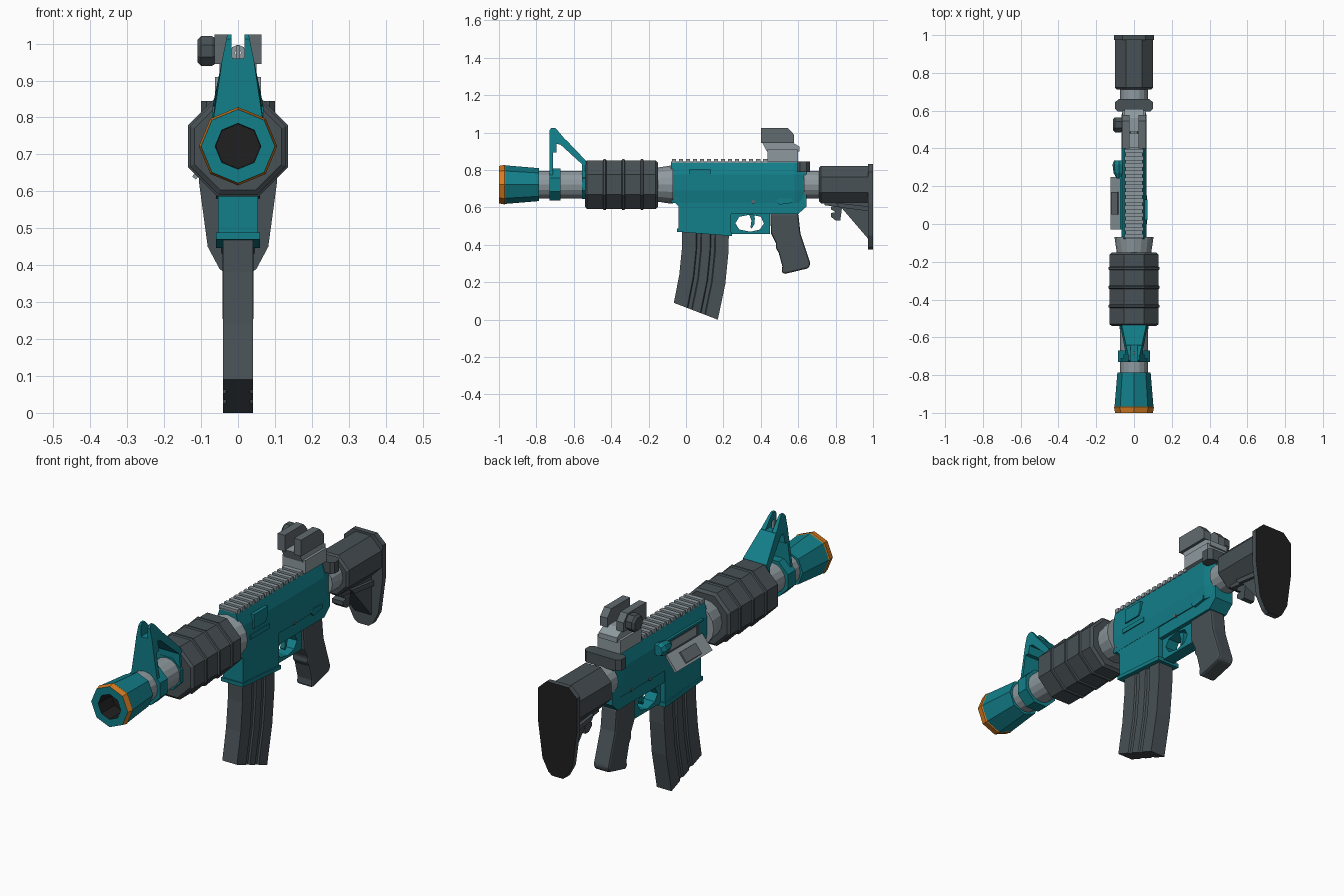
import bpy, bmesh, math

if "Cube" in bpy.data.objects:
    bpy.data.objects.remove(bpy.data.objects["Cube"])


def material(name, r, g, b):
    m = bpy.data.materials.new(name)
    m.diffuse_color = (r, g, b, 1)
    m.use_nodes = True
    m.node_tree.nodes["Principled BSDF"].inputs["Base Color"].default_value = m.diffuse_color
    return m


TEAL = material("teal", 0.006, 0.21, 0.25)
DARK = material("dark grey", 0.065, 0.082, 0.092)
MID = material("mid grey", 0.12, 0.145, 0.16)
LIGHT = material("light grey", 0.27, 0.32, 0.345)
ORANGE = material("orange", 0.68, 0.2, 0.015)
BLACK = material("black", 0.014, 0.014, 0.015)
ZC = 0.722  # height of the barrel axis


def loft(name, loops, mats, seg_mats=None, cap_mats=(0, 0), closed=False, bevel=0):
    """Skin a list of equal-length point loops; caps on both ends unless closed."""
    bm = bmesh.new()
    rows = [[bm.verts.new(p) for p in loop] for loop in loops]
    n = len(rows[0])
    spans = len(rows) if closed else len(rows) - 1
    for i in range(spans):
        a, b = rows[i], rows[(i + 1) % len(rows)]
        for j in range(n):
            k = (j + 1) % n
            f = bm.faces.new((a[j], a[k], b[k], b[j]))
            f.material_index = seg_mats[i] if seg_mats else 0
    if not closed:
        for row, m in ((rows[0], cap_mats[0]), (rows[-1], cap_mats[1])):
            bm.faces.new(row).material_index = m
    bmesh.ops.recalc_face_normals(bm, faces=bm.faces)
    me = bpy.data.meshes.new(name)
    bm.to_mesh(me)
    bm.free()
    for m in mats if isinstance(mats, (list, tuple)) else [mats]:
        me.materials.append(m)
    ob = bpy.data.objects.new(name, me)
    bpy.context.collection.objects.link(ob)
    if bevel:
        mod = ob.modifiers.new("bevel", 'BEVEL')
        mod.width, mod.segments, mod.limit_method = bevel, 2, 'ANGLE'
    return ob


def prism(name, pts, x0, x1, mat, **kw):
    """Side profile (y, z) extruded across x."""
    return loft(name, [[(x, y, z) for y, z in pts] for x in (x0, x1)], mat, **kw)


def box(name, x0, x1, y0, y1, z0, z1, mat, **kw):
    return prism(name, [(y0, z0), (y1, z0), (y1, z1), (y0, z1)], x0, x1, mat, **kw)


def lathe(name, prof, n, mat, flat=False, centre=(0, ZC), axis='y', **kw):
    """Turned shape: prof is (position along axis, radius)."""
    off, k = (math.pi / n, 1 / math.cos(math.pi / n)) if flat else (0, 1)
    loops = []
    for t, r in prof:
        ring = []
        for i in range(n):
            a = off + 2 * math.pi * i / n
            u, v = centre[0] + r * k * math.cos(a), centre[1] + r * k * math.sin(a)
            ring.append((u, t, v) if axis == 'y' else (t, u, v))
        loops.append(ring)
    return loft(name, loops, mat, **kw)


# Muzzle, barrel and rear tube
lathe("muzzle", [(-.785, .06), (-.785, .088), (-.965, .103), (-.97, .106), (-1, .1), (-1, .062), (-.9, .06)],
      8, [TEAL, ORANGE, BLACK], seg_mats=[0, 0, 1, 1, 0, 2], cap_mats=(0, 2))
lathe("barrel", [(-.8, .073), (-.5, .073)], 16, LIGHT)
lathe("barrel_collar", [(-.16, .09), (-.08, .102), (-.07, .102)], 16, LIGHT)
lathe("buffer_tube", [(.63, .073), (.73, .073)], 16, LIGHT)

# Handguard with raised ribs
prof = [(-.54, .118), (-.53, .13)]
for y in (-.435, -.335, -.235):
    prof += [(y - .009, .13), (y - .005, .136), (y + .005, .136), (y + .009, .13)]
lathe("handguard", prof + [(-.162, .13), (-.15, .118)], 8, DARK, flat=True)

# Front sight: tapered frame, two ears, post and clamps
def half_width(z):
    return .075 - (z - .8) / .22 * .045


frame = [(-.73, .74), (-.73, .96), (-.64, .96), (-.535, .85), (-.535, .72), (-.555, .72),
         (-.555, .83), (-.67, .935), (-.692, .94), (-.692, .895), (-.712, .895), (-.712, .74)]
loft("front_sight_frame", [[(s * min(half_width(z), .075), y, z) for y, z in frame] for s in (-1, 1)], TEAL)
ear = [(-.73, .95), (-.73, 1.012), (-.72, 1.025), (-.7, 1.025), (-.685, 1.01), (-.635, .95)]
for s, side in ((-1, "left"), (1, "right")):
    loft("front_sight_ear_" + side, [[(s * .018, y, z) for y, z in ear],
                                     [(s * half_width(z), y, z) for y, z in ear]], TEAL)
box("front_sight_post", -.006, .006, -.69, -.675, .95, .995, LIGHT)
lathe("front_clamp", [(-.73, .086), (-.67, .086)], 8, TEAL, flat=True)
lathe("rear_clamp", [(-.557, .078), (-.533, .078)], 8, TEAL, flat=True)

# Upper receiver
half = [(.045, .84), (.065, .775), (.065, .69), (.055, .625)]
section = half + [(-x, z) for x, z in reversed(half)]
loft("upper_receiver", [[(x * k, y, z) for x, z in section]
                        for y, k in ((-.08, 1), (.58, 1), (.645, .75))], TEAL)

# Lower receiver, magazine well and its flange
prism("lower_receiver", [(.2, .69), (.2, .565), (.6, .565), (.645, .605), (.645, .69)], -.05, .05, TEAL)
prism("magazine_well", [(-.075, .69), (-.075, .64), (-.04, .605), (-.04, .475), (.24, .455), (.24, .69)],
      -.054, .054, TEAL)
prism("well_flange", [(-.048, .488), (-.048, .47), (.247, .447), (.247, .467)], -.06, .06, TEAL)
for y, z in ((-.055, .655), (.5, .63), (.36, .63)):
    lathe("receiver_pin", [(-.059, .01), (.059, .01)], 8, MID, centre=(y, z), axis='x')

# Trigger guard with open centre, and trigger
outer = [(.24, .515), (.24, .458), (.345, .458), (.45, .458), (.45, .515), (.45, .575), (.345, .575), (.24, .575)]
inner = [(.264, .515), (.285, .482), (.345, .47), (.395, .482), (.417, .515), (.4, .55), (.345, .562), (.285, .55)]
loft("trigger_guard", [[(x, y, z) for y, z in pts]
                       for x, pts in ((-.03, outer), (.03, outer), (.03, inner), (-.03, inner))], TEAL, closed=True)
prism("trigger", [(.335, .57), (.35, .53), (.345, .495), (.352, .488), (.365, .51), (.368, .54), (.365, .57)],
      -.012, .012, TEAL)

# Curved magazine with two grooves on each side
outline = [(0, .04)]
for t in (.3, .6):
    outline += [(t, .04), (t + .02, .033), (t + .1, .033), (t + .12, .04)]
outline += [(1, .04)]
outline += [(t, -x) for t, x in reversed(outline)]
levels = [(-.02, .5, .23, .48), (-.022, .38, .226, .35), (-.036, .24, .21, .19), (-.065, .09, .17, 0)]
loft("magazine", [[(x, a + (c - a) * t, b + (d - b) * t) for t, x in outline] for a, b, c, d in levels], DARK)

# Pistol grip
prism("grip", [(.45, .568), (.455, .46), (.483, .405), (.478, .385), (.495, .36), (.515, .285), (.512, .25),
               (.53, .245), (.655, .275), (.665, .3), (.612, .46), (.6, .568)], -.042, .042, DARK, bevel=.014)

# Top rail with repeated teeth
box("rail_base", -.042, .042, -.08, .6, .83, .845, LIGHT)
for i in range(14):
    y = -.075 + i * .0375
    box("rail_tooth", -.05, .05, y, y + .022, .838, .858, LIGHT)

# Rear sight
box("rear_sight_base", -.062, .062, .435, .6, .845, .91, LIGHT)
prism("rear_sight_body", [(.405, .952), (.432, .9), (.608, .9), (.608, .925), (.56, .952)], -.05, .05, LIGHT)
for s, side in ((-1, "left"), (1, "right")):
    prism("rear_sight_ear_" + side, [(.4, .945), (.4, 1.025), (.545, 1.025), (.577, .99), (.577, .945)],
          s * .025, s * .064, MID)
lathe("rear_sight_aperture", [(.48, .022), (.49, .022), (.49, .008), (.48, .008)], 8, LIGHT,
      centre=(0, .975), closed=True)
lathe("sight_knob", [(-.06, .034), (-.07, .04), (-.1, .04), (-.11, .03)], 8, DARK, flat=True,
      centre=(.525, .98), axis='x')

# Charging handle
handle = [(-.1, .61), (-.085, .595), (.085, .595), (.1, .61), (.1, .645), (.08, .662), (-.08, .662), (-.1, .645)]
loft("charging_handle", [[(x, y, z) for x, y in handle] for z in (.79, .845)], DARK)

# Right side: raised catch and selector
prism("bolt_catch", [(.02, .805), (.13, .805), (.13, .765), (.115, .735), (.02, .735)], .05, .072, TEAL)
box("catch_step", .06, .07, .0, .15, .69, .712, TEAL)
prism("selector_lever", [(.48, .635), (.5, .615), (.57, .625), (.57, .645), (.5, .65)], .045, .062, TEAL)

# Left side: ejection port, open cover and forward assist
box("ejection_port", -.0665, -.06, -.01, .235, .7, .772, DARK)
box("bolt", -.0685, -.06, .02, .235, .72, .76, LIGHT)
box("port_frame", -.075, -.055, -.03, .25, .772, .782, TEAL)
cover = [(-.06, .702), (-.068, .71), (-.124, .64), (-.114, .632)]
loft("port_cover", [[(x, y, z) for x, z in cover] for y in (-.03, .25)], LIGHT)
bump = [(-.08, .692), (-.088, .698), (-.122, .655), (-.114, .645)]
loft("cover_latch", [[(x, y, z) for x, z in bump] for y in (.05, .17)], MID)
lathe("forward_assist", [(.24, .012), (.27, .028), (.315, .034), (.335, .026)], 8, TEAL, centre=(-.08, .765))

# Stock body, brace, lever and butt plate
lathe("stock_body", [(.712, .09), (.722, .1), (.98, .1)], 8, DARK, flat=True)
prism("stock_brace", [(.74, .64), (.74, .612), (.83, .6), (.98, .425), (.98, .64)], -.045, .045, DARK)
prism("brace_rib", [(.8, .625), (.98, .605), (.98, .58), (.82, .6)], -.06, .06, DARK)
prism("stock_lever", [(.775, .605), (.775, .59), (.8, .575), (.775, .57), (.775, .55), (.8, .53), (.825, .53),
                      (.835, .605)], -.03, .03, DARK)
butt = [(.06, .832), (.105, .79), (.105, .62), (.082, .45), (.05, .39), (.03, .375)]
butt += [(-x, z) for x, z in reversed(butt)]
loft("butt_plate", [[(x, y, z) for x, z in butt] for y in (.974, 1)], [DARK, BLACK], cap_mats=(0, 1))
